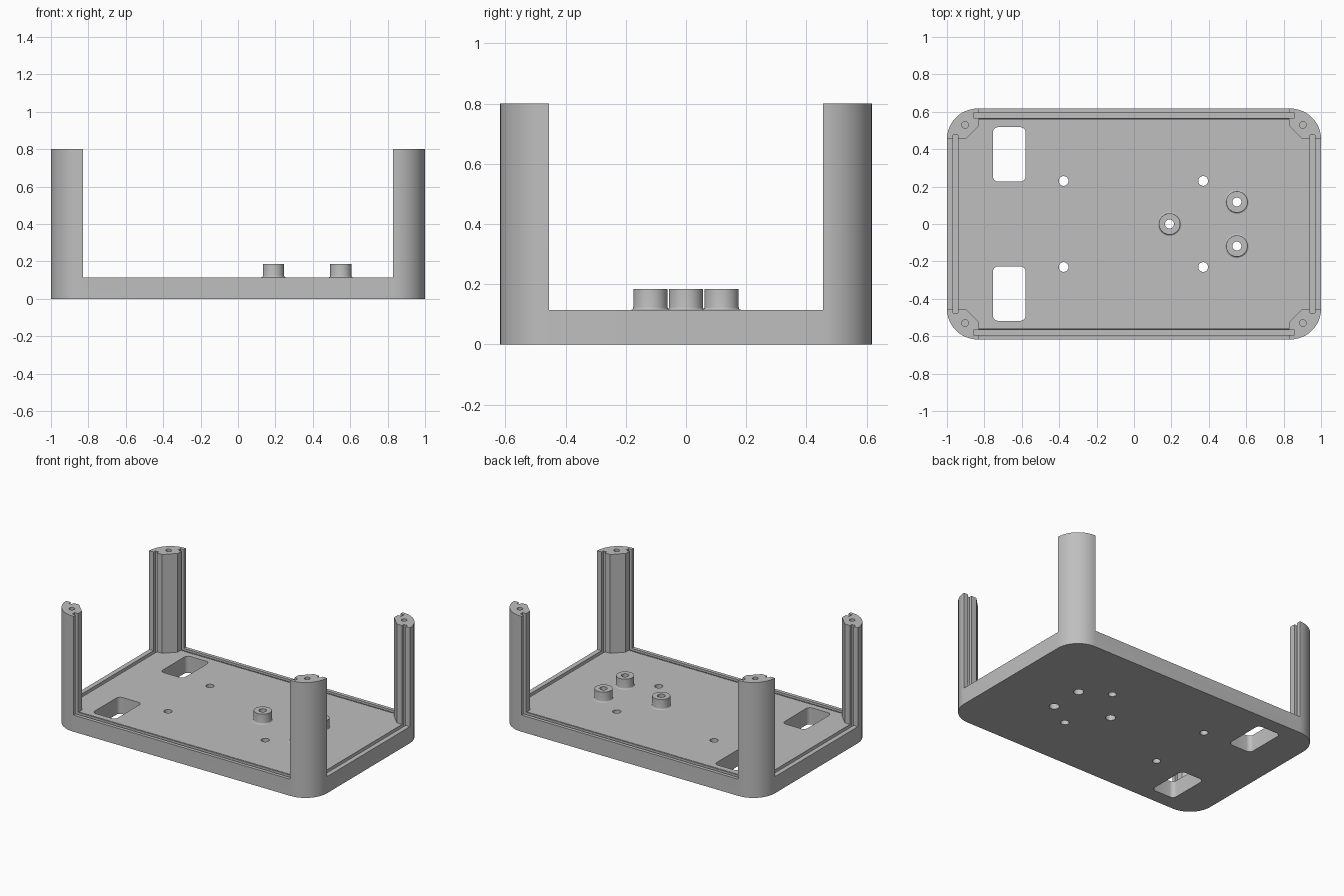
import bpy, bmesh
from math import sin, cos, pi

if "Cube" in bpy.data.objects:
    bpy.data.objects.remove(bpy.data.objects["Cube"], do_unlink=True)

HX, HY = 1.0, 0.6175          # half size of the tray
FLOOR, TOP = 0.115, 0.8       # tray thickness and post height

grey = bpy.data.materials.new("plain grey")
grey.use_nodes = True
grey.diffuse_color = (0.52, 0.52, 0.52, 1)
grey.node_tree.nodes["Principled BSDF"].inputs["Base Color"].default_value = (0.52, 0.52, 0.52, 1)


def make_object(name, bm):
    bmesh.ops.recalc_face_normals(bm, faces=bm.faces)
    mesh = bpy.data.meshes.new(name)
    bm.to_mesh(mesh)
    bm.free()
    mesh.materials.append(grey)
    obj = bpy.data.objects.new(name, mesh)
    bpy.context.collection.objects.link(obj)
    return obj


def prism(name, outline, z0, z1):
    bm = bmesh.new()
    face = bm.faces.new([bm.verts.new((x, y, z0)) for x, y in outline])
    out = bmesh.ops.extrude_face_region(bm, geom=[face])
    verts = [v for v in out["geom"] if isinstance(v, bmesh.types.BMVert)]
    bmesh.ops.translate(bm, vec=(0, 0, z1 - z0), verts=verts)
    return make_object(name, bm)


def rounded(cx, cy, hx, hy, r, steps):
    pts = []
    for q, (sx, sy) in enumerate([(1, 1), (-1, 1), (-1, -1), (1, -1)]):
        for i in range(steps + 1):
            a = (q + i / steps) * pi / 2
            pts.append((cx + sx * (hx - r) + r * cos(a), cy + sy * (hy - r) + r * sin(a)))
    return pts


def circle(cx, cy, r, n=32):
    return [(cx + r * cos(2 * pi * i / n), cy + r * sin(2 * pi * i / n)) for i in range(n)]


def box(cx, cy, hx, hy):
    return [(cx - hx, cy - hy), (cx + hx, cy - hy), (cx + hx, cy + hy), (cx - hx, cy + hy)]


def cut(target, outline, z0, z1):
    cutter = prism("cutter", outline, z0, z1)
    cutter.hide_render = True
    mod = target.modifiers.new("cut", "BOOLEAN")
    mod.operation, mod.solver, mod.object = "DIFFERENCE", "EXACT", cutter
    bpy.context.view_layer.objects.active = target
    bpy.ops.object.modifier_apply(modifier=mod.name)
    bpy.data.objects.remove(cutter, do_unlink=True)


def smooth(obj):
    bpy.ops.object.select_all(action="DESELECT")
    obj.select_set(True)
    bpy.context.view_layer.objects.active = obj
    bpy.ops.object.shade_smooth_by_angle()


# Tray with four corner posts: a tall rounded block with a cross-shaped opening
tray = prism("tray_with_corner_posts", rounded(0, 0, HX, HY, 0.165, 12), 0, TOP)
quarter = [(1.2, 0.455), (0.9, 0.455), (0.83, 0.525), (0.83, 0.8)]
opening = []
for sx, sy in [(1, 1), (-1, 1), (-1, -1), (1, -1)]:
    corner = [(sx * x, sy * y) for x, y in quarter]
    opening += corner if sx * sy > 0 else corner[::-1]
cut(tray, opening, FLOOR, 1)

# Panel slots running along the rim and up the posts
for s in (-1, 1):
    cut(tray, box(0, s * 0.58, 0.857, 0.013), 0.08, 1)
    cut(tray, box(s * 0.954, 0, 0.013, 0.475), 0.08, 1)
    cut(tray, box(0, s * 0.56, 0.828, 0.002), FLOOR - 0.01, FLOOR + 0.01)

# Screw holes in post tops, mounting holes and rounded windows in the floor
for sy in (-1, 1):
    for sx in (-1, 1):
        cut(tray, circle(sx * 0.903, sy * 0.53, 0.018), 0.4, 1)
        cut(tray, circle(sx * 0.373 - 0.003, sy * 0.23, 0.026), -0.1, 0.3)
    cut(tray, rounded(-0.667, sy * 0.372, 0.088, 0.146, 0.03, 6), -0.1, 0.3)

# Standoffs with a small foot fillet, drilled through the floor
spots = {"front_standoff": (0.55, -0.118), "back_standoff": (0.55, 0.118),
         "middle_standoff": (0.19, 0)}
foot = [(0.057 + 0.008 * (1 - sin(a)), FLOOR + 0.008 * (1 - cos(a)))
        for a in (0, pi / 8, pi / 4, 3 * pi / 8, pi / 2)]
section = [(0.024, FLOOR - 0.002), (0.065, FLOOR - 0.002)] + foot + [(0.057, 0.185), (0.024, 0.185)]
for name, (cx, cy) in spots.items():
    cut(tray, circle(cx, cy, 0.024), -0.1, 0.3)
    cut(tray, circle(cx, cy, 0.032), -0.1, 0.05)
    bm = bmesh.new()
    rings = [[bm.verts.new((x, y, z)) for x, y in circle(cx, cy, r)] for r, z in section]
    for a, b in zip(rings, rings[1:] + rings[:1]):
        for i in range(len(a)):
            j = (i + 1) % len(a)
            bm.faces.new((a[i], a[j], b[j], b[i]))
    smooth(make_object(name, bm))
smooth(tray)
